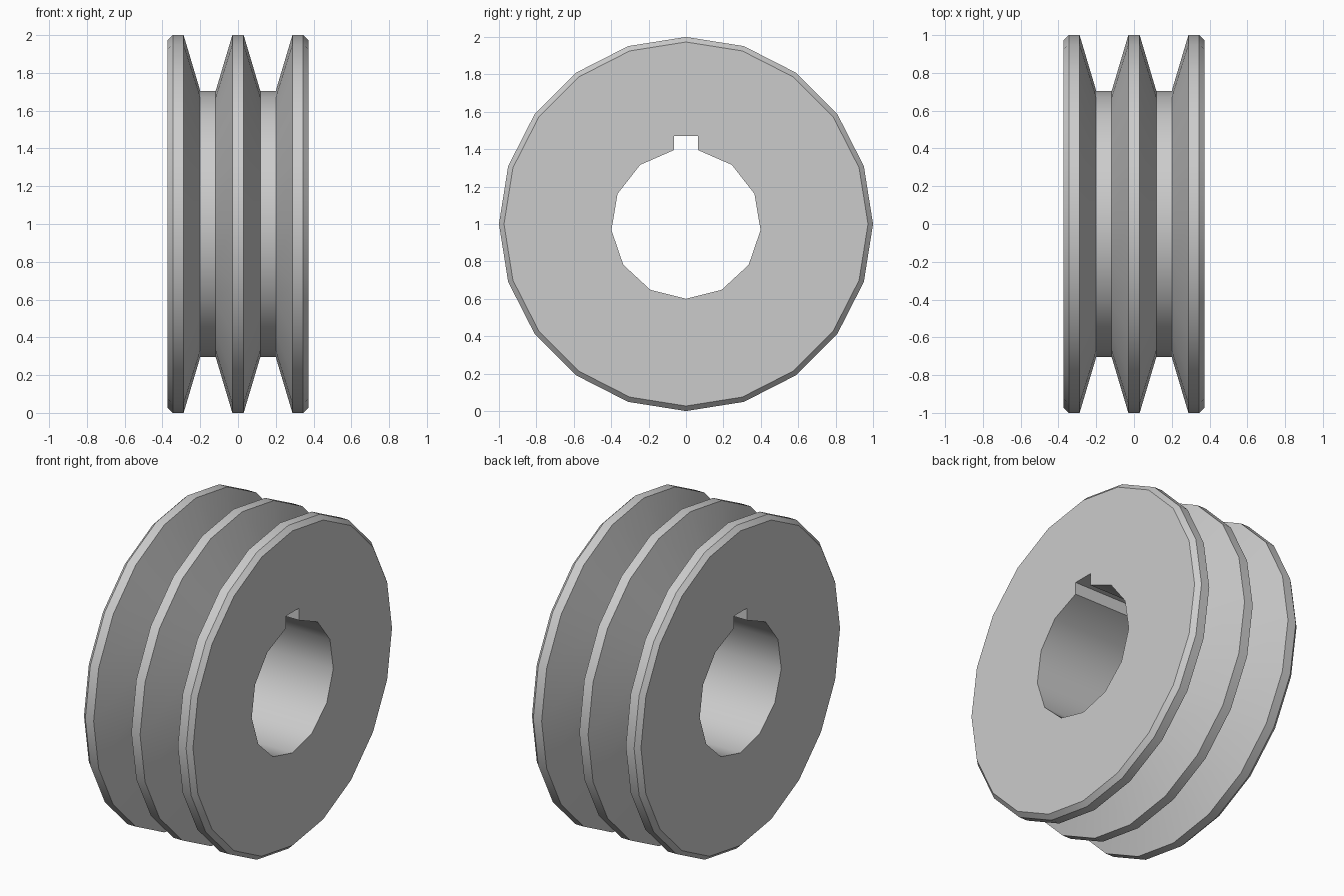
import bpy
import bmesh
from math import sin, cos, pi, asin, radians

cube = bpy.data.objects.get("Cube")
if cube:
    bpy.data.objects.remove(cube, do_unlink=True)

SIDES = 20
BORE_SEGMENTS = 12
BORE_RADIUS = 0.4
KEY_HALF = 0.065
KEY_TOP = 0.47

# Half of the rim profile as (x, radius), mirrored to the other side
half = [(0.03, 1.0), (0.118, 0.705), (0.2, 0.705), (0.288, 1.0),
        (0.345, 1.0), (0.373, 0.973)]
profile = [(-x, r) for x, r in reversed(half)] + half

# Bore outline as (y, z): an arc left open at the top for the keyway
gap = asin(KEY_HALF / BORE_RADIUS)
step = 2 * (pi - gap) / BORE_SEGMENTS
angles = [gap + i * step for i in range(BORE_SEGMENTS + 1)]
bore = [(BORE_RADIUS * sin(a), BORE_RADIUS * cos(a)) for a in angles]
bore += [(-KEY_HALF, KEY_TOP), (KEY_HALF, KEY_TOP)]

bm = bmesh.new()


def add_ring(x, outline):
    return [bm.verts.new((x, y, z + 1)) for y, z in outline]


def circle(radius):
    turn = 2 * pi / SIDES
    return [(radius * sin(i * turn), radius * cos(i * turn)) for i in range(SIDES)]


def join(a, b):
    for i in range(len(a)):
        j = (i + 1) % len(a)
        bm.faces.new((a[i], a[j], b[j], b[i]))


def loop_edges(ring):
    return [bm.edges.get((v, ring[i - 1])) for i, v in enumerate(ring)]


# Grooved outer surface
rings = [add_ring(x, circle(r)) for x, r in profile]
for a, b in zip(rings, rings[1:]):
    join(a, b)

# Keyed bore
bore_ends = [add_ring(profile[0][0], bore), add_ring(profile[-1][0], bore)]
join(*bore_ends)

# Flat end faces around the bore
for outer, inner in zip((rings[0], rings[-1]), bore_ends):
    bmesh.ops.triangle_fill(bm, edges=loop_edges(outer) + loop_edges(inner),
                            use_beauty=True)
bmesh.ops.recalc_face_normals(bm, faces=bm.faces)

mesh = bpy.data.meshes.new("pulley_wheel")
bm.to_mesh(mesh)
bm.free()
pulley = bpy.data.objects.new("pulley_wheel", mesh)
bpy.context.collection.objects.link(pulley)

# Plain grey metal
grey = bpy.data.materials.new("light_grey")
grey.use_nodes = True
colour = (0.6, 0.6, 0.6, 1)
grey.diffuse_color = colour
grey.node_tree.nodes["Principled BSDF"].inputs["Base Color"].default_value = colour
mesh.materials.append(grey)

# Smooth around the wheel, sharp at the rims
bpy.ops.object.select_all(action='DESELECT')
pulley.select_set(True)
bpy.context.view_layer.objects.active = pulley
bpy.ops.object.shade_smooth_by_angle(angle=radians(30))
